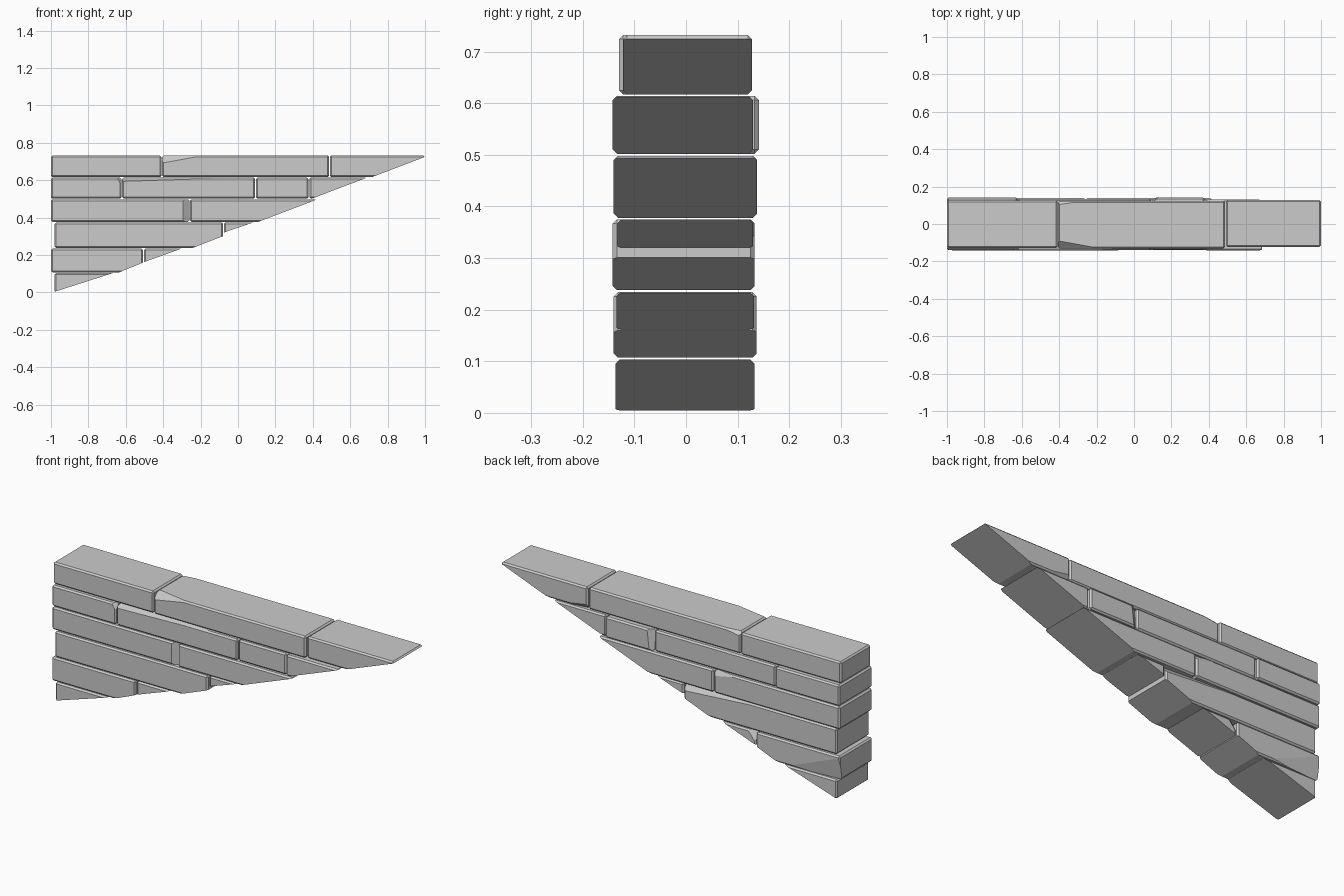
import bpy, bmesh
from mathutils import Vector

if "Cube" in bpy.data.objects:
    bpy.data.objects.remove(bpy.data.objects["Cube"])

BEVEL = 0.008


def slice_off(bm, point, normal):
    # remove everything on the normal side and cap the hole
    geom = bm.verts[:] + bm.edges[:] + bm.faces[:]
    bmesh.ops.bisect_plane(bm, geom=geom, dist=1e-5, plane_co=point,
                           plane_no=normal, clear_outer=True)
    edges = [e for e in bm.edges if e.is_boundary]
    if edges:
        bmesh.ops.holes_fill(bm, edges=edges, sides=0)


def stone(name, x, y, z, slope=None, chips=()):
    # bevelled block; slope = (xa, za, xb, zb) trims the lower right
    # chips = (corner signs, distances inward along x, y, z)
    bm = bmesh.new()
    bmesh.ops.create_cube(bm, size=1)
    for v in bm.verts:
        for i, (a, b) in enumerate((x, y, z)):
            v.co[i] = b if v.co[i] > 0 else a
    bmesh.ops.bevel(bm, geom=bm.edges[:], offset=BEVEL, segments=1,
                    affect='EDGES', profile=0.5)
    for signs, dist in chips:
        corner = Vector([r[1] if s > 0 else r[0] for r, s in zip((x, y, z), signs)])
        n = Vector([s / d for s, d in zip(signs, dist)])
        p = corner - Vector((signs[0] * dist[0], 0, 0))
        slice_off(bm, p, n.normalized())
    if slope:
        xa, za, xb, zb = slope
        slice_off(bm, Vector((xa, 0, za)), Vector((zb - za, 0, xa - xb)).normalized())
    bmesh.ops.recalc_face_normals(bm, faces=bm.faces[:])
    mesh = bpy.data.meshes.new(name)
    bm.to_mesh(mesh)
    bm.free()
    obj = bpy.data.objects.new(name, mesh)
    bpy.context.collection.objects.link(obj)


FAR = 50  # chip distance that runs parallel to an axis

# bottom course
stone("course_1_stone", (-0.98, -0.66), (-0.137, 0.133), (0, 0.103),
      (-0.98, 0.004, -0.67, 0.103))

# second course
z = (0.107, 0.234)
stone("course_2_stone_a", (-1, -0.507), (-0.14, 0.137), z, (-0.637, 0.107, -0.507, 0.16),
      [((-1, 1, -1), (0.3, 0.02, 0.12))])
stone("course_2_stone_b", (-0.503, -0.30), (-0.135, 0.132), z, (-0.503, 0.162, -0.32, 0.228),
      [((-1, 1, 1), (0.05, 0.03, 0.06))])

# third course
z = (0.238, 0.375)
stone("course_3_stone_a", (-0.98, -0.08), (-0.142, 0.133), z, (-0.243, 0.238, -0.08, 0.301),
      [((1, 1, 1), (0.5, 0.028, 0.035))])
stone("course_3_stone_b", (-0.076, 0.09), (-0.133, 0.13), z, (-0.076, 0.32, 0.085, 0.375))

# fourth course
z = (0.378, 0.498)
stone("course_4_stone_a", (-1, -0.26), (-0.137, 0.138), z, None,
      [((1, -1, 1), (0.035, 0.025, FAR)), ((1, 1, 1), (0.15, 0.02, 0.03))])
stone("course_4_stone_b", (-0.256, 0.42), (-0.14, 0.138), z, (0.11, 0.378, 0.42, 0.496))

# fifth course
z = (0.502, 0.614)
stone("course_5_stone_a", (-1, -0.623), (-0.138, 0.141), z, None,
      [((1, -1, 1), (0.025, 0.03, 0.04))])
stone("course_5_stone_b", (-0.619, 0.092), (-0.138, 0.133), z, None,
      [((-1, -1, 1), (0.65, 0.05, 0.02))])
stone("course_5_stone_c", (0.096, 0.377), (-0.135, 0.141), z, None,
      [((-1, 1, 1), (0.035, 0.025, 0.3))])
stone("course_5_stone_d", (0.381, 0.69), (-0.142, 0.13), z, (0.395, 0.502, 0.685, 0.612))

# coping course
z = (0.617, 0.732)
y = (-0.128, 0.126)
stone("coping_stone_a", (-1, -0.409), y, z)
stone("coping_stone_b", (-0.405, 0.487), (-0.13, 0.123), z, None,
      [((-1, -1, 1), (0.22, 0.04, 0.04)), ((-1, 1, 1), (0.13, 0.02, 0.02))])
stone("coping_stone_c", (0.491, 1.0), (-0.122, 0.128), z, (0.717, 0.617, 1.0, 0.725),
      [((-1, 1, -1), (0.15, 0.02, 0.025))])
